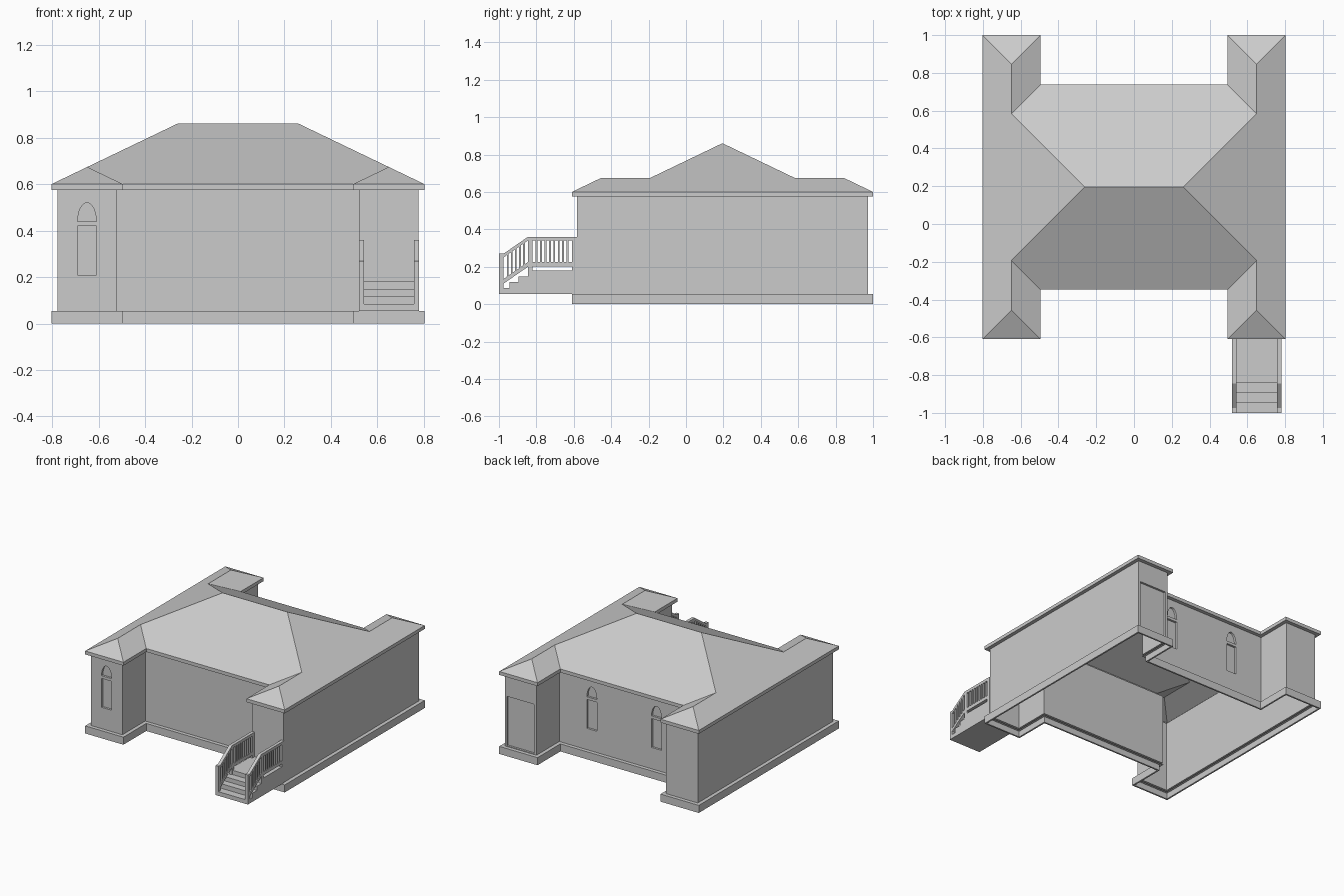
import bpy, bmesh
from math import sin, cos, pi

if "Cube" in bpy.data.objects:
    bpy.data.objects.remove(bpy.data.objects["Cube"])

YC = 0.195                                    # plan is symmetric about this y
A, B, C, D = 0.803, 0.805, 0.495, 0.5425      # half width, half length, notch x, notch y
SLOPE, EAVE, INSET = 0.48, 0.6, 0.027
RECESS = 0.015


def finish(name, bm):
    bmesh.ops.remove_doubles(bm, verts=bm.verts, dist=1e-4)
    bmesh.ops.recalc_face_normals(bm, faces=bm.faces)
    mesh = bpy.data.meshes.new(name)
    bm.to_mesh(mesh)
    bm.free()
    obj = bpy.data.objects.new(name, mesh)
    bpy.context.collection.objects.link(obj)
    return obj


def face(bm, pts):
    return bm.faces.new([bm.verts.new(p) for p in pts])


def outline(o):
    """H-shaped plan, inset by o, counter-clockwise."""
    a, b, c, d = A - o, B - o, C + o, D - o
    half = [(-a, -b), (-c, -b), (-c, -d), (c, -d), (c, -b), (a, -b)]
    return [(x, y + YC) for x, y in half + [(-x, -y) for x, y in half]]


def moulding(name, profile):
    """Sweep (inset, z) profile around the plan."""
    bm = bmesh.new()
    for (o0, z0), (o1, z1) in zip(profile, profile[1:]):
        r0, r1 = outline(o0), outline(o1)
        for i in range(12):
            j = (i + 1) % 12
            face(bm, [(*r0[i], z0), (*r0[j], z0), (*r1[j], z1), (*r1[i], z1)])
    return finish(name, bm)


def prism(bm, pts, x0, x1):
    """Closed solid from a (y, z) polygon extruded along x."""
    f = face(bm, [(x0, y, z) for y, z in pts])
    ext = bmesh.ops.extrude_face_region(bm, geom=[f], use_keep_orig=True)
    for v in ext["geom"]:
        if isinstance(v, bmesh.types.BMVert):
            v.co.x = x1


# Plinth and eaves
moulding("plinth", [(INSET, 0.055), (0, 0.055), (0, 0), (0.012, 0), (0.012, 0.043), (0.03, 0.043)])
moulding("eaves", [(0, EAVE), (0, 0.575), (INSET, 0.575)])

# Hipped roof: points are (x, y offset, distance in from eave)
W = (A - C) / 2
M = A - W
R = A - D
bm = bmesh.new()


def roof_face(pts, sx, sy):
    face(bm, [(x * sx, y * sy + YC, EAVE + SLOPE * d) for x, y, d in pts])


for s in (-1, 1):
    roof_face([(A, -B, 0), (A, B, 0), (M, B - W, W), (M, D - W, W), (R, 0, D),
               (M, W - D, W), (M, W - B, W)], s, 1)
    roof_face([(-C, D, 0), (C, D, 0), (M, D - W, W), (R, 0, D), (-R, 0, D), (-M, D - W, W)], 1, s)
    for t in (-1, 1):
        roof_face([(C, B, 0), (M, B - W, W), (M, D - W, W), (C, D, 0)], s, t)
        roof_face([(C, B, 0), (A, B, 0), (M, B - W, W)], s, t)
finish("roof", bm)


# Walls with recessed windows and door
def rect(cx, hw, z0, z1):
    return [(cx - hw, z0), (cx + hw, z0), (cx + hw, z1), (cx - hw, z1)]


def window(cx):
    arch = [(cx + 0.04 * cos(pi * i / 12), 0.44 + 0.08 * sin(pi * i / 12)) for i in range(13)]
    return [rect(cx, 0.04, 0.21, 0.42), arch]


openings = [(-0.65, -1, window(-0.65)), (0.26, 1, window(0.26)), (-0.26, 1, window(-0.26)),
            (0.65, 1, [rect(0.65, 0.11, 0.06, 0.42)])]


def loop_edges(bm, pts):
    vs = [bm.verts.new(p) for p in pts]
    return [bm.edges.new((vs[i], vs[(i + 1) % len(vs)])) for i in range(len(vs))]


bm = bmesh.new()
plan = outline(INSET)
for i in range(12):
    p, q = plan[i], plan[(i + 1) % 12]
    corners = [(*p, 0.055), (*q, 0.055), (*q, 0.575), (*p, 0.575)]
    holes = []
    y = p[1]
    side = 1 if y > YC else -1
    if abs(p[1] - q[1]) < 1e-6:
        for cx, s, shapes in openings:
            if s == side and min(p[0], q[0]) < cx < max(p[0], q[0]):
                holes += shapes
    if not holes:
        face(bm, corners)
        continue
    edges = loop_edges(bm, corners)
    for h in holes:
        edges += loop_edges(bm, [(x, y, z) for x, z in h])
    bmesh.ops.triangle_fill(bm, edges=edges, use_beauty=True, normal=(0, side, 0))
    for h in holes:
        yb = y - side * RECESS
        face(bm, [(x, yb, z) for x, z in h])
        for (x0, z0), (x1, z1) in zip(h, h[1:] + h[:1]):
            face(bm, [(x0, y, z0), (x1, y, z1), (x1, yb, z1), (x0, yb, z0)])
finish("walls", bm)

# Entrance steps and landing
WALL_Y = YC - B + INSET
bm = bmesh.new()
prism(bm, [(-1, 0.055), (-1, 0.085), (-0.945, 0.085), (-0.945, 0.118), (-0.895, 0.118),
           (-0.895, 0.149), (-0.84, 0.149), (-0.84, 0.18), (WALL_Y, 0.18), (WALL_Y, 0.055)], 0.52, 0.78)
finish("entrance_steps", bm)


# Railings
def bar(bm, y0, y1, za, zb, za1=None, zb1=None, x=(0, 0)):
    """Upright slab from y0 to y1 with bottom za..za1 and top zb..zb1."""
    za1 = za if za1 is None else za1
    zb1 = zb if zb1 is None else zb1
    prism(bm, [(y0, za), (y1, za1), (y1, zb1), (y0, zb)], *x)


def rise(y):
    return 0.09 * (y + 0.975) / 0.13          # slope of the stair rail


for name, x in (("left_railing", (0.52, 0.543)), ("right_railing", (0.757, 0.78))):
    bm = bmesh.new()
    bar(bm, -1, -0.975, 0.085, 0.27, x=x)
    bar(bm, -0.845, -0.822, 0.149, 0.36, x=x)
    bar(bm, -0.61, WALL_Y, 0.18, 0.36, x=x)
    for lo, hi in ((0.11, 0.135), (0.25, 0.27)):
        bar(bm, -0.975, -0.845, lo, hi, lo + 0.09, hi + 0.09, x=x)
        bar(bm, -0.822, -0.61, lo + 0.09, hi + 0.09, x=x)
    for i in range(8):
        y = -0.822 + 0.212 * (i + 1) / 9
        bar(bm, y - 0.005, y + 0.005, 0.225, 0.34, x=x)
    for i in range(5):
        y = -0.975 + 0.13 * (i + 1) / 6
        a, b = y - 0.005, y + 0.005
        bar(bm, a, b, 0.135 + rise(a), 0.25 + rise(a), 0.135 + rise(b), 0.25 + rise(b), x=x)
    finish(name, bm)
